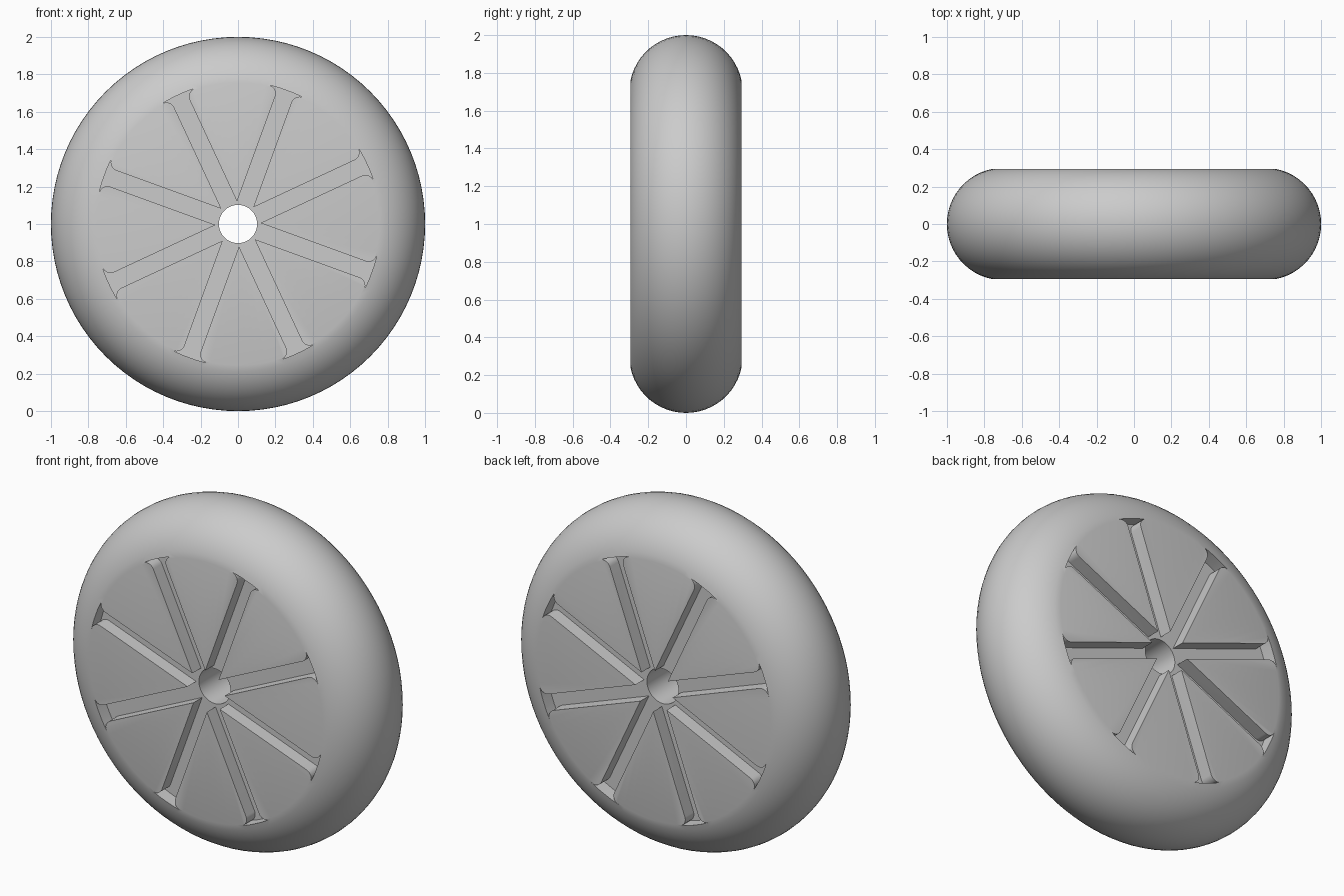
import bpy
import bmesh
from math import sin, cos, pi, radians, atan2, sqrt
from mathutils import Matrix, Vector

cube = bpy.data.objects.get("Cube")
if cube:
    bpy.data.objects.remove(cube, do_unlink=True)

HALF = 0.295        # half thickness of the wheel
BORE = 0.102        # radius of the axle hole
TUBE = 0.30         # radius of the rounded rim
DEPTH = 0.08        # groove depth
HALF_W = 0.046      # half width of a groove
REACH = 0.76        # outer radius of a groove
FILLET = 0.045      # flare at the groove end
SPOKES = 8

grey = bpy.data.materials.new("plain grey")
grey.use_nodes = True
colour = (0.6, 0.6, 0.6, 1)
grey.diffuse_color = colour
grey.node_tree.nodes["Principled BSDF"].inputs["Base Color"].default_value = colour


def to_object(bm, name):
    bmesh.ops.recalc_face_normals(bm, faces=bm.faces)
    mesh = bpy.data.meshes.new(name)
    bm.to_mesh(mesh)
    bm.free()
    mesh.materials.append(grey)
    obj = bpy.data.objects.new(name, mesh)
    bpy.context.collection.objects.link(obj)
    return obj


def wheel_body():
    # Half-round rim with flat sides, revolved around the axle
    edge = atan2(HALF, sqrt(TUBE ** 2 - HALF ** 2))
    profile = [(BORE, -HALF)]
    for i in range(25):
        a = -edge + 2 * edge * i / 24
        profile.append((1 - TUBE + TUBE * cos(a), TUBE * sin(a)))
    profile.append((BORE, HALF))
    bm = bmesh.new()
    verts = [bm.verts.new((r, y, 0)) for r, y in profile]
    edges = [bm.edges.new((v, verts[i - 1])) for i, v in enumerate(verts)]
    bmesh.ops.spin(bm, geom=verts + edges, cent=(0, 0, 0), axis=(0, 1, 0),
                   angle=2 * pi, steps=96, use_merge=True)
    bmesh.ops.remove_doubles(bm, verts=bm.verts, dist=1e-5)
    return to_object(bm, "wheel")


def spoke_outline():
    # Straight side, flared fillet, then an arc; mirrored across the spoke
    cv = HALF_W + FILLET
    cu = sqrt((REACH - FILLET) ** 2 - cv ** 2)
    end = atan2(-cv, cu)
    side = [(HALF_W / sin(pi / SPOKES) * cos(pi / SPOKES), -HALF_W)]
    for i in range(9):
        a = pi / 2 + (end - pi / 2) * i / 8
        side.append((cu + FILLET * cos(a), -cv + FILLET * sin(a)))
    side += [(REACH * cos(end * t), REACH * sin(end * t)) for t in (0.66, 0.33)]
    # the starting corner is shared with the neighbouring spoke
    return side + [(u, -v) for u, v in reversed(side[1:])]


def groove_cutter(name, y0, y1):
    bm = bmesh.new()
    verts = []
    for k in range(SPOKES):
        turn = Matrix.Rotation(radians(25) + 2 * pi * k / SPOKES, 2)
        for point in spoke_outline():
            x, z = turn @ Vector(point)
            verts.append(bm.verts.new((x, y0, z)))
    face = bm.faces.new(verts)
    out = bmesh.ops.extrude_face_region(bm, geom=[face])["geom"]
    moved = [g for g in out if isinstance(g, bmesh.types.BMVert)]
    bmesh.ops.translate(bm, verts=moved, vec=(0, y1 - y0, 0))
    obj = to_object(bm, name)
    obj.hide_render = True
    return obj


# Cut the star of grooves into both flat sides
wheel = wheel_body()
bpy.context.view_layer.objects.active = wheel
for name, side in (("front_groove_cutter", -1), ("back_groove_cutter", 1)):
    cutter = groove_cutter(name, side * (HALF - DEPTH), side * (HALF + 0.1))
    cut = wheel.modifiers.new("grooves", "BOOLEAN")
    cut.operation = "DIFFERENCE"
    cut.solver = "EXACT"
    cut.object = cutter
    bpy.ops.object.modifier_apply(modifier=cut.name)
    bpy.data.objects.remove(cutter, do_unlink=True)

# Stand the wheel on the ground with crisp groove edges
bpy.ops.object.select_all(action="DESELECT")
wheel.select_set(True)
bpy.ops.object.shade_smooth_by_angle(angle=radians(30))
wheel.location.z = 1
